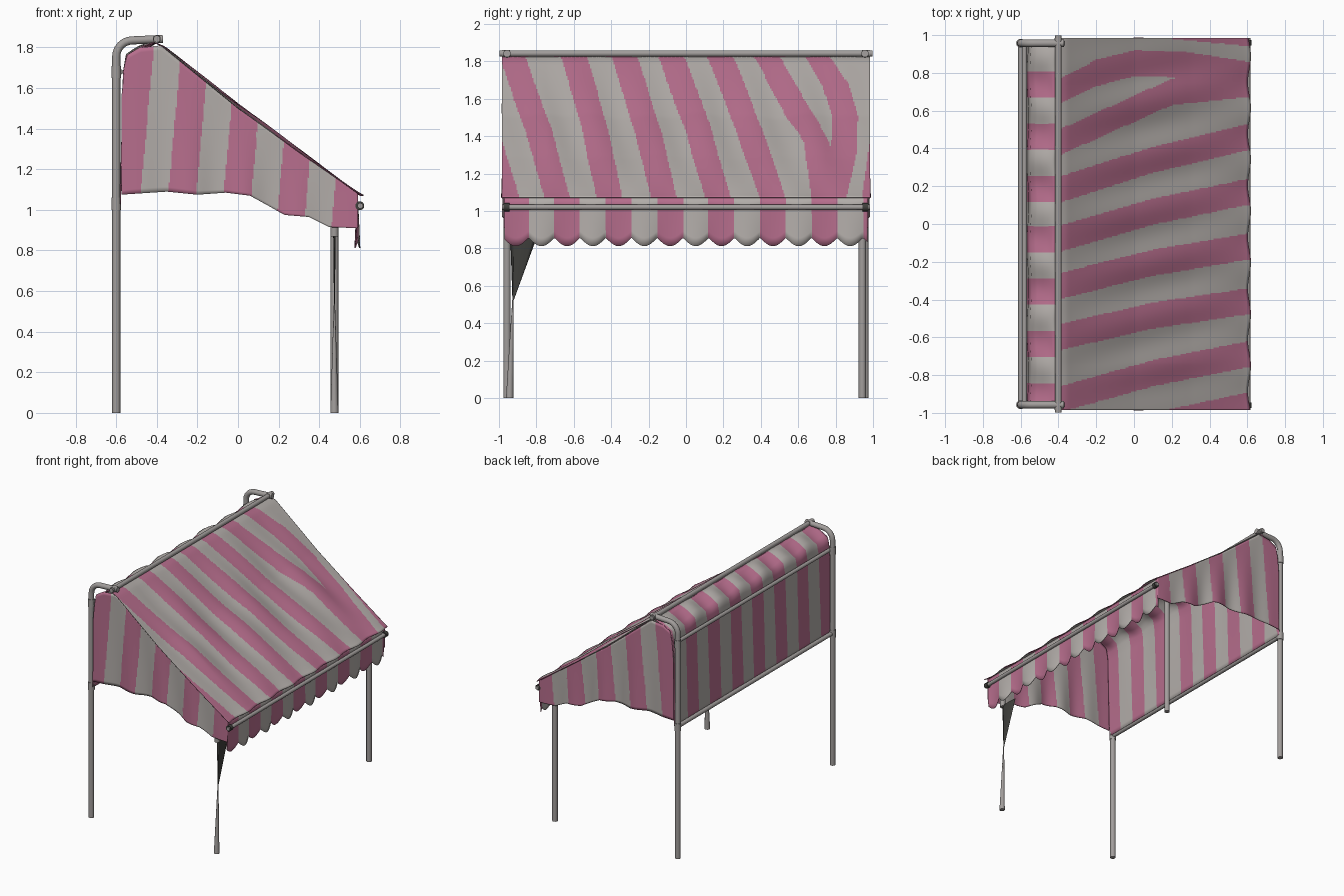
import bpy, bmesh
from math import sin, cos, pi

if "Cube" in bpy.data.objects:
    bpy.data.objects.remove(bpy.data.objects["Cube"])


def material(name, rgb):
    m = bpy.data.materials.new(name)
    m.diffuse_color = (*rgb, 1)
    m.use_nodes = True
    m.node_tree.nodes["Principled BSDF"].inputs["Base Color"].default_value = m.diffuse_color
    return m


WHITE = material("pale grey cloth", (0.45, 0.42, 0.40))
PINK = material("pink cloth", (0.47, 0.155, 0.265))
METAL = material("grey metal", (0.36, 0.34, 0.33))
DARK = material("dark metal", (0.05, 0.05, 0.045))


def interp(pts, x):
    """Piecewise linear height through a few (x, value) points."""
    for (x0, a), (x1, b) in zip(pts, pts[1:]):
        if x <= x1:
            return a + (b - a) * (x - x0) / (x1 - x0)
    return pts[-1][1]


def sheet(name, nu, nv, pos, is_pink):
    """Cloth grid, striped by a rule on each face centre."""
    bm = bmesh.new()
    g = [[bm.verts.new(pos(i / nu, j / nv)) for j in range(nv + 1)] for i in range(nu + 1)]
    for i in range(nu):
        for j in range(nv):
            f = bm.faces.new((g[i][j], g[i + 1][j], g[i + 1][j + 1], g[i][j + 1]))
            f.smooth = True
            f.material_index = int(is_pink(f.calc_center_median()))
    bmesh.ops.recalc_face_normals(bm, faces=bm.faces)
    me = bpy.data.meshes.new(name)
    bm.to_mesh(me)
    bm.free()
    me.materials.append(WHITE)
    me.materials.append(PINK)
    ob = bpy.data.objects.new(name, me)
    bpy.context.collection.objects.link(ob)
    mod = ob.modifiers.new("thickness", 'SOLIDIFY')
    mod.thickness = 0.005
    mod.offset = 0
    return ob


def tube(name, pts, r, mat=METAL):
    """Round bar along a path."""
    cu = bpy.data.curves.new(name, 'CURVE')
    cu.dimensions = '3D'
    cu.bevel_depth = r
    cu.bevel_resolution = 5
    cu.use_fill_caps = True
    sp = cu.splines.new('POLY')
    sp.points.add(len(pts) - 1)
    for p, co in zip(sp.points, pts):
        p.co = (*co, 1)
    cu.materials.append(mat)
    ob = bpy.data.objects.new(name, cu)
    bpy.context.collection.objects.link(ob)
    bpy.ops.object.select_all(action='DESELECT')
    ob.select_set(True)
    bpy.context.view_layer.objects.active = ob
    bpy.ops.object.convert(target='MESH')
    bpy.ops.object.shade_smooth_by_angle(angle=0.8)
    return bpy.context.object


def band(v, centre, pitch):
    """True inside the pink half of a regular stripe."""
    return abs((v - centre + pitch / 2) % pitch - pitch / 2) < pitch / 4


def straight_pink(p):
    return band(p.y, 0.19, 0.275)


# Sloping roof with slanted stripes, two of which merge near the rear edge
ROOF = [(-0.41, 1.825), (-0.36, 1.80), (0, 1.505), (0.3, 1.285), (0.58, 1.09), (0.62, 1.065)]
STRIPES = [[(0, a), (0.5, (a + b) / 2 + 0.02), (1, b)] for a, b in
           ((-1.22, -0.96), (-0.93, -0.69), (-0.60, -0.41), (-0.33, -0.12), (-0.08, 0.17), (0.18, 0.46))]
STRIPES += [[(0, 0.43), (0.6, 0.70), (1, 0.74)],
            [(0, 0.70), (0.2, 0.80), (0.4, 0.85), (0.65, 0.845), (1, 0.79)],
            [(0, 1.2), (0.6, 1.05), (1, 1.01)]]


def roof_pos(u, v):
    y = -0.985 + 1.97 * u
    x = -0.41 + 1.02 * v
    w = sin(pi * v) * min(1, 8 * u, 8 * (1 - u))
    z = interp(ROOF, x) + w * (0.010 * sin(22 * y - 5 * x) + 0.008 * sin(9 * y + 6 * x + 1))
    x += 0.008 * v ** 6 * sin(23 * y)
    return x, y, z


def roof_pink(p):
    t = max(0, min(1, p.x + 0.4))
    return any(abs(p.y - interp(s, t)) < 0.069 for s in STRIPES)


sheet("roof_cloth", 280, 70, roof_pos, roof_pink)


# Front valance with scalloped hem
def valance_pos(u, v):
    y = -0.97 + 1.94 * u
    hem = 0.812 + 0.045 * (1 - abs(cos(pi * (y - 0.19) / 0.1375)))
    z = 1.075 + (hem - 1.075) * v
    return 0.588 + 0.012 * v * sin(2 * pi * y / 0.275 + 0.6), y, z


sheet("front_valance", 280, 6, valance_pos, straight_pink)

# Back cloth, rolling from the ridge down to the lower rail
BACK = [(0, (-0.405, 1.825)), (0.1, (-0.47, 1.80)), (0.2, (-0.545, 1.755)),
        (0.28, (-0.56, 1.68)), (1, (-0.58, 1.03))]


def back_pos(u, v):
    y = -0.97 + 1.94 * u
    x = interp([(t, p[0]) for t, p in BACK], v)
    z = interp([(t, p[1]) for t, p in BACK], v)
    bump = sin(pi * min(1, v / 0.28))
    return x + 0.006 * sin(14 * y) * (1 - v), y, z + 0.014 * bump * sin(23 * y)


sheet("back_cloth", 168, 25, back_pos, straight_pink)

# Side cloths with uneven hems
HEM = [(-0.575, 1.075), (-0.35, 1.09), (-0.2, 1.075), (-0.06, 1.085), (0.06, 1.07),
       (0.15, 1.02), (0.23, 0.975), (0.35, 0.965), (0.45, 0.915), (0.59, 0.91)]
EAVE = [(-0.575, 1.55), (-0.56, 1.70), (-0.545, 1.765), (-0.48, 1.80), (-0.38, 1.81),
        (0, 1.50), (0.59, 1.08)]


def side_pink(p):
    return band(p.x - 0.09 * (p.z - 1.1), 0.0, 0.273)


for s, label in ((-1, "front"), (1, "rear")):
    def side_pos(u, v, s=s):
        x = -0.575 + 1.165 * u
        a, b = interp(HEM, x), interp(EAVE, x)
        y = 0.972 + 0.014 * (1 - v) * sin(23 * x + 1) * sin(pi * u)
        return x, s * y, a + (b - a) * v

    sheet("side_cloth_" + label, 170, 30, side_pos, side_pink)

    # Back post bending over to the ridge
    bend = [(-0.52 - 0.08 * cos(k * pi / 12), s * 0.957, 1.755 + 0.08 * sin(k * pi / 12))
            for k in range(7)]
    tube("back_post_" + label, [(-0.6, s * 0.957, 0)] + bend + [(-0.37, s * 0.957, 1.842)], 0.02)
    # Couplings
    for z in (1.03, 1.68):
        tube("post_collar_" + label, [(-0.6, s * 0.957, z - 0.03), (-0.6, s * 0.957, z + 0.03)], 0.024)
    tube("front_rail_coupling_" + label, [(0.6, s * 0.975, 1.02), (0.6, s * 0.945, 1.02)], 0.022, DARK)
    tube("front_bracket_" + label, [(0.475, s * 0.945, 1.02), (0.6, s * 0.945, 1.02)], 0.014)
    tube("ridge_coupling_" + label, [(-0.4, s * 0.985, 1.842), (-0.4, s * 0.94, 1.842)], 0.02)

# Long rails
for name, x, z, r, h in (("ridge_rail", -0.4, 1.842, 0.017, 0.998),
                         ("upper_back_rail", -0.58, 1.68, 0.014, 0.96),
                         ("lower_back_rail", -0.597, 1.03, 0.016, 0.96),
                         ("front_rail", 0.602, 1.02, 0.014, 0.985)):
    tube(name, [(x, -h, z), (x, h, z)], r)

# Sound front leg
tube("front_leg_rear", [(0.475, 0.943, 0), (0.475, 0.943, 1.14)], 0.02)


# Pinched front leg: tapers to a point, then fans out flat
def frustum(name, low, high, mat, n=14):
    bm = bmesh.new()
    rings = []
    for (x, y, z, hx, hy) in (low, high):
        rings.append([bm.verts.new((x + hx * cos(k * 2 * pi / n), y + hy * sin(k * 2 * pi / n), z))
                      for k in range(n)])
    for k in range(n):
        m = (k + 1) % n
        bm.faces.new((rings[0][k], rings[0][m], rings[1][m], rings[1][k])).smooth = True
    bm.faces.new(rings[0][::-1])
    bm.faces.new(rings[1])
    me = bpy.data.meshes.new(name)
    bm.to_mesh(me)
    bm.free()
    me.materials.append(mat)
    bpy.context.collection.objects.link(bpy.data.objects.new(name, me))


frustum("pinched_leg_lower", (0.475, -0.943, 0, 0.02, 0.02), (0.475, -0.925, 0.54, 0.003, 0.003), METAL)
frustum("pinched_leg_fan", (0.475, -0.925, 0.52, 0.002, 0.003), (0.475, -0.865, 0.88, 0.006, 0.075), DARK, 8)
tube("pinched_leg_top", [(0.475, -0.935, 0.87), (0.475, -0.943, 1.14)], 0.02)
